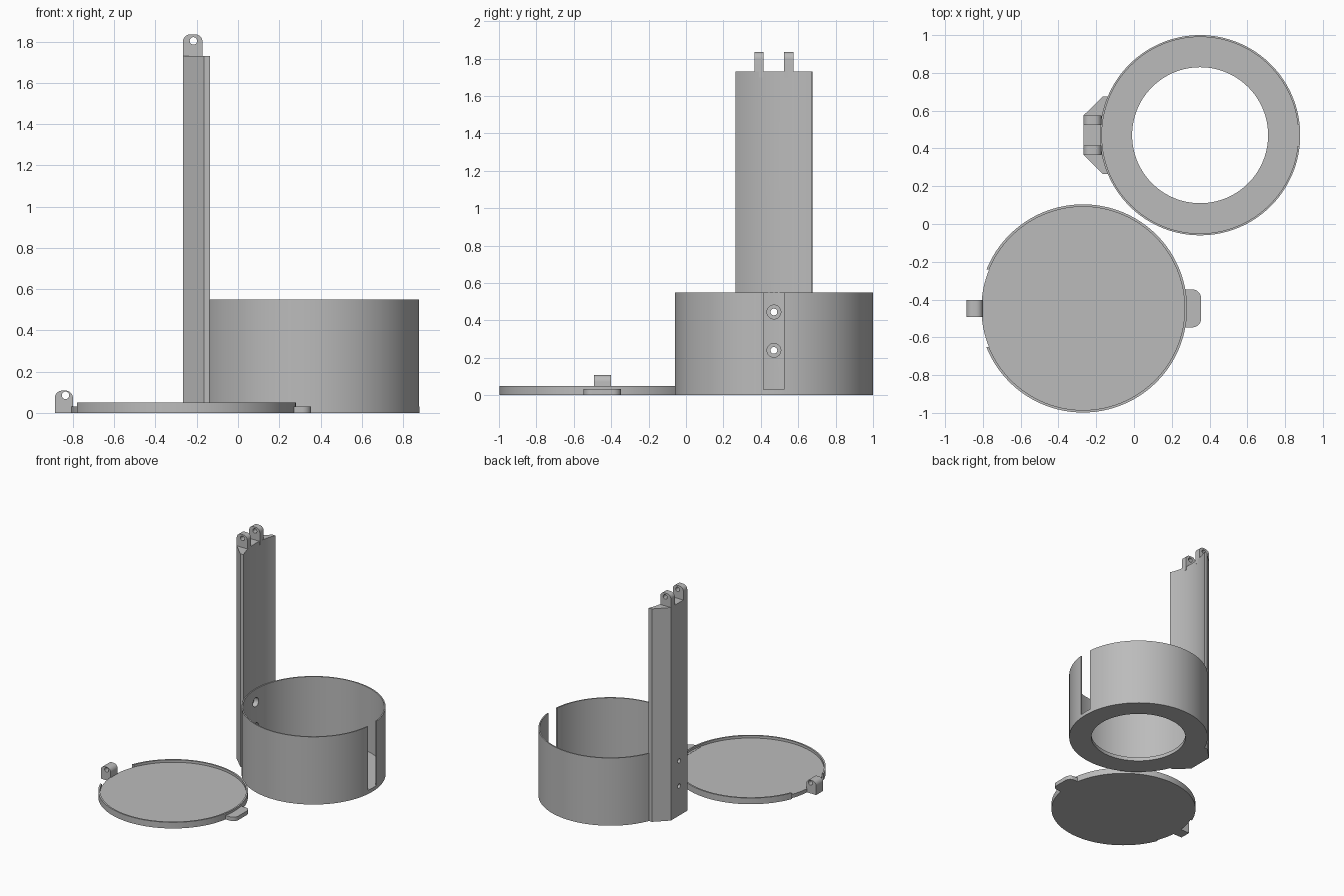
import bpy, bmesh, math
from mathutils import Vector

if "Cube" in bpy.data.objects:
    bpy.data.objects.remove(bpy.data.objects["Cube"], do_unlink=True)

GREY = (0.5, 0.5, 0.5, 1)
grey = bpy.data.materials.new("plain_grey")
grey.use_nodes = True
grey.diffuse_color = GREY
grey.node_tree.nodes["Principled BSDF"].inputs["Base Color"].default_value = GREY

CUP = (0.35, 0.47)
LID = (-0.27, -0.447)
CUP_R, LID_R = 0.53, 0.551
SEGMENTS = 128


def finish(name, bm):
    bmesh.ops.recalc_face_normals(bm, faces=bm.faces)
    mesh = bpy.data.meshes.new(name)
    bm.to_mesh(mesh)
    bm.free()
    mesh.materials.append(grey)
    obj = bpy.data.objects.new(name, mesh)
    bpy.context.collection.objects.link(obj)
    return obj


def prism(name, outline, low, high, axis="z"):
    """Extrude a 2D outline along an axis."""
    place = {"x": lambda a, b: (low, a, b),
             "y": lambda a, b: (a, low, b),
             "z": lambda a, b: (a, b, low)}[axis]
    bm = bmesh.new()
    face = bm.faces.new([bm.verts.new(place(a, b)) for a, b in outline])
    moved = bmesh.ops.extrude_face_region(bm, geom=[face])["geom"]
    shift = Vector([high - low if axis == k else 0 for k in "xyz"])
    bmesh.ops.translate(bm, vec=shift, verts=[v for v in moved if isinstance(v, bmesh.types.BMVert)])
    return finish(name, bm)


def ring(name, profile, centre):
    """Revolve a closed (radius, height) profile about a vertical axis."""
    bm = bmesh.new()
    rows = []
    for i in range(SEGMENTS):
        t = math.tau * i / SEGMENTS
        rows.append([bm.verts.new((centre[0] + r * math.cos(t), centre[1] + r * math.sin(t), z))
                     for r, z in profile])
    n = len(profile)
    for i, row in enumerate(rows):
        after = rows[(i + 1) % SEGMENTS]
        for j in range(n):
            k = (j + 1) % n
            bm.faces.new((row[j], after[j], after[k], row[k]))
    return finish(name, bm)


def arc(centre, radius, start, end, steps):
    return [(centre[0] + radius * math.cos(math.radians(start + (end - start) * i / steps)),
             centre[1] + radius * math.sin(math.radians(start + (end - start) * i / steps)))
            for i in range(steps + 1)]


def circle(centre, radius, steps=32):
    return arc(centre, radius, 0, 360, steps)[:-1]


def rect(x0, x1, y0, y1):
    return [(x0, y0), (x1, y0), (x1, y1), (x0, y1)]


def cut(target, cutter):
    cutter.hide_render = True
    mod = target.modifiers.new("cut", "BOOLEAN")
    mod.operation, mod.solver, mod.object = "DIFFERENCE", "EXACT", cutter
    bpy.context.view_layer.objects.active = target
    bpy.ops.object.modifier_apply(modifier=mod.name)
    bpy.data.objects.remove(cutter, do_unlink=True)


def lug(name, x0, x1, z0, z1, y0, y1, hole):
    """Upright hinge ear with rounded top and pin hole."""
    r = 0.036
    outline = [(x0, z0), (x1, z0)]
    outline += arc((x1 - r, z1 - r), r, 0, 90, 8) + arc((x0 + r, z1 - r), r, 90, 180, 8)
    obj = prism(name, outline, y0, y1, "y")
    cut(obj, prism("pin_cutter", circle(hole, 0.018), y0 - 0.1, y1 + 0.1, "y"))
    return obj


# Cup: thin wall, floor with a wide hole, slot on the right-hand side
cup = ring("cup", [(0.36, 0), (CUP_R, 0), (CUP_R, 0.55), (0.52, 0.55), (0.52, 0.03), (0.36, 0.03)], CUP)
cut(cup, prism("slot_cutter", rect(0.7, 1, 0.414, 0.524), 0.03, 0.7))

# Back post: chamfered bar hollowed to follow the cup wall
half = 0.205
spread = math.degrees(math.asin(half / CUP_R))
outline = [(-0.165, CUP[1] + half), (-0.267, CUP[1] + 0.105),
           (-0.267, CUP[1] - 0.105), (-0.165, CUP[1] - half)]
outline += arc(CUP, CUP_R - 0.002, 180 + spread, 180 - spread, 24)
post = prism("back_post", outline, 0, 1.73)

# Counterbored screw holes through the post and cup wall
for z in (0.24, 0.445):
    for part in (cup, post):
        cut(part, prism("bore_cutter", circle((CUP[1], z), 0.018), -0.4, 0, "x"))
        cut(part, prism("counterbore_cutter", circle((CUP[1], z), 0.037), -0.21, 0, "x"))

# Pair of hinge ears on top of the post
ears = [lug("post_ear_" + side, -0.267, -0.172, 1.7, 1.835, y, y + 0.05, (-0.216, 1.803))
        for side, y in (("front", 0.365), ("back", 0.525))]

# Lid: base disc and raised rim with a gap at the hinge
disc = prism("lid_disc", circle(LID, 0.538, SEGMENTS), 0, 0.03)
rim = ring("lid_rim", [(0.538, 0), (LID_R, 0), (LID_R, 0.05), (0.538, 0.05)], LID)
cut(rim, prism("rim_cutter", rect(-1, -0.6, LID[1] - half, LID[1] + half), -0.1, 0.1))

# Lid hinge ear and finger tab
ear = lug("lid_ear", -0.888, -0.8, 0, 0.108, LID[1] - 0.045, LID[1] + 0.045, (-0.836, 0.085))
r, x1 = 0.045, 0.355
tab_outline = [(0.25, LID[1] - 0.1)]
tab_outline += arc((x1 - r, LID[1] - 0.1 + r), r, -90, 0, 8)
tab_outline += arc((x1 - r, LID[1] + 0.1 - r), r, 0, 90, 8)
tab_outline += [(0.25, LID[1] + 0.1)]
tab = prism("lid_tab", tab_outline, 0, 0.032)

# Smooth curved walls, keep corners sharp
bpy.ops.object.select_all(action="DESELECT")
for obj in (cup, post, disc, rim, ear, tab, *ears):
    obj.select_set(True)
bpy.context.view_layer.objects.active = cup
bpy.ops.object.shade_smooth_by_angle(angle=math.radians(30))
